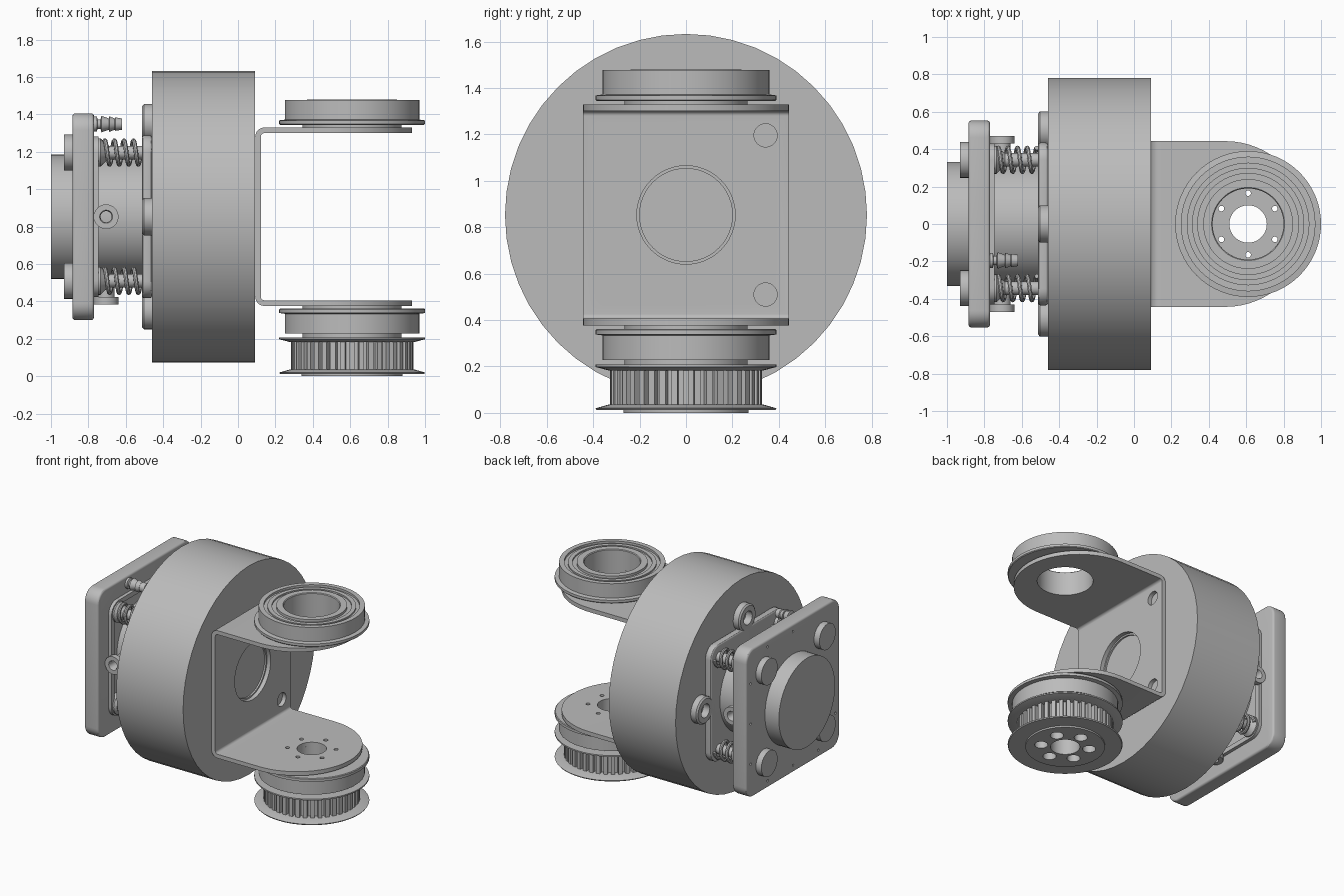
import bpy, bmesh
from math import sin, cos, pi, radians
from mathutils import Matrix, Vector

old = bpy.data.objects.get("Cube")
if old:
    bpy.data.objects.remove(old, do_unlink=True)

grey = bpy.data.materials.new("plain_grey")
grey.use_nodes = True
grey.diffuse_color = (0.5, 0.5, 0.5, 1)
grey.node_tree.nodes["Principled BSDF"].inputs["Base Color"].default_value = (0.5, 0.5, 0.5, 1)

# Local z of a part is turned onto the chosen world axis
AXES = {
    "x": Matrix(((0, 0, 1), (1, 0, 0), (0, 1, 0))).to_4x4(),
    "y": Matrix(((0, 1, 0), (0, 0, 1), (1, 0, 0))).to_4x4(),
    "z": Matrix.Identity(4),
}
MID = 0.853      # height of the main axis
PIVOT = 0.61     # x of the joint axis
CORNERS = [(y, z) for y in (-0.343, 0.343) for z in (-0.343, 0.343)]
SIDES = [(0, 1), (1, 0), (0, -1), (-1, 0)]


def finish(name, bm, axis="z", at=(0, 0, 0), flip=False):
    bmesh.ops.remove_doubles(bm, verts=bm.verts, dist=1e-5)
    place = Matrix.Translation(at) @ AXES[axis]
    if flip:
        place = place @ Matrix.Diagonal((1, 1, -1, 1))
    bm.transform(place)
    bmesh.ops.recalc_face_normals(bm, faces=bm.faces)
    mesh = bpy.data.meshes.new(name)
    bm.to_mesh(mesh)
    bm.free()
    mesh.materials.append(grey)
    ob = bpy.data.objects.new(name, mesh)
    bpy.context.collection.objects.link(ob)
    return ob


def lathe(name, profile, axis="z", at=(0, 0, 0), segs=48, flip=False):
    """Revolve a closed (radius, height) profile."""
    bm = bmesh.new()
    rings = [[bm.verts.new((r * cos(2 * pi * i / segs), r * sin(2 * pi * i / segs), h))
              for r, h in profile] for i in range(segs)]
    n = len(profile)
    for i in range(segs):
        a, b = rings[i], rings[(i + 1) % segs]
        for j in range(n):
            k = (j + 1) % n
            if profile[j][0] or profile[k][0]:
                bm.faces.new((a[j], b[j], b[k], a[k]))
    return finish(name, bm, axis, at, flip)


def rod(name, radius, lo, hi, axis="z", at=(0, 0, 0), bore=0, segs=32):
    return lathe(name, [(bore, lo), (radius, lo), (radius, hi), (bore, hi)], axis, at, segs)


def prism(name, outline, lo, hi, axis="z", at=(0, 0, 0)):
    bm = bmesh.new()
    face = bm.faces.new([bm.verts.new((u, v, lo)) for u, v in outline])
    top = bmesh.ops.extrude_face_region(bm, geom=[face])["geom"]
    bmesh.ops.translate(bm, vec=(0, 0, hi - lo), verts=[v for v in top if isinstance(v, bmesh.types.BMVert)])
    return finish(name, bm, axis, at)


def arc(u, v, r, start, end, steps=8):
    return [(u + r * cos(radians(start + (end - start) * i / steps)),
             v + r * sin(radians(start + (end - start) * i / steps))) for i in range(steps + 1)]


def rounded_square(half, r):
    c = half - r
    return (arc(c, c, r, 0, 90) + arc(-c, c, r, 90, 180)
            + arc(-c, -c, r, 180, 270) + arc(c, -c, r, 270, 360))


def apply(ob, kind, **settings):
    mod = ob.modifiers.new(kind.lower(), kind)
    for key, value in settings.items():
        setattr(mod, key, value)
    bpy.context.view_layer.objects.active = ob
    bpy.ops.object.modifier_apply(modifier=mod.name)


def boolean(ob, cutter, operation="DIFFERENCE"):
    cutter.hide_render = True
    apply(ob, "BOOLEAN", object=cutter, operation=operation, solver="EXACT")
    bpy.data.objects.remove(cutter, do_unlink=True)


def soften(ob, width=0.012):
    apply(ob, "BEVEL", width=width, segments=3, limit_method="ANGLE", angle_limit=radians(50))


# Main drum with a shallow centre recess behind the bracket opening
lathe("drum", [(0, -0.46), (0.78, -0.46), (0.78, 0.092), (0.2, 0.092), (0.2, 0.08), (0, 0.08)],
      "x", (0, 0, MID), segs=48)

# U bracket: bent sheet trimmed to rounded arm ends
LOW, HIGH, X0, T, R = 0.376, 1.33, 0.092, 0.03, 0.05
outer = [(LOW, 0.95)] + arc(LOW + R, X0 + R, R, 180, 270) + arc(HIGH - R, X0 + R, R, 270, 360) + [(HIGH, 0.95)]
inner = ([(HIGH - T, 0.95)] + arc(HIGH - R, X0 + R, R - T, 360, 270)
         + arc(LOW + R, X0 + R, R - T, 270, 180) + [(LOW + T, 0.95)])
bracket = prism("bracket", outer + inner, -0.445, 0.445, "y")
trim = prism("arm_trim", [(0, -0.443)] + arc(0.488, 0, 0.443, -90, 90, 32) + [(0, 0.443)], 0, 2)
boolean(bracket, trim, "INTERSECT")
boolean(bracket, rod("centre_cut", 0.212, 0, 0.3, "x", (0, 0, MID), segs=48))
for y, z in CORNERS:
    boolean(bracket, rod("bolt_cut", 0.05, 0, 0.3, "x", (0, y, MID + z)))
boolean(bracket, rod("upper_bore_cut", 0.19, 1.2, 1.5, "z", (PIVOT, 0, 0), segs=48))
boolean(bracket, rod("lower_bore_cut", 0.1, 0.3, 0.5, "z", (PIVOT, 0, 0), segs=48))

# Flanged bearings outside both arms, with grooved faces
bearing = [(0.19, 0), (0.265, 0), (0.265, 0.014), (0.385, 0.014), (0.39, 0.019), (0.39, 0.038),
           (0.36, 0.042), (0.36, 0.148), (0.325, 0.148), (0.325, 0.132), (0.3, 0.132), (0.3, 0.143),
           (0.27, 0.143), (0.27, 0.132), (0.24, 0.132), (0.24, 0.15), (0.195, 0.15), (0.19, 0.145)]
lathe("upper_bearing", bearing, "z", (PIVOT, 0, HIGH), 64)
lathe("lower_bearing", bearing, "z", (PIVOT, 0, LOW), 64, flip=True)

# Belt pulley with a hub reaching up through the lower bearing
pulley = lathe("pulley", [(0.1, 0), (0.27, 0), (0.27, 0.012), (0.385, 0.012), (0.39, 0.02), (0.33, 0.037),
                          (0.295, 0.037), (0.295, 0.182), (0.33, 0.182), (0.39, 0.198), (0.39, 0.208),
                          (0.265, 0.208), (0.265, 0.228), (0.188, 0.228), (0.188, LOW), (0.1, LOW)],
               "z", (PIVOT, 0, 0), 64)
for i in range(6):
    a = radians(30 + 60 * i)
    spot = (PIVOT + 0.165 * cos(a), 0.165 * sin(a), 0)
    boolean(pulley, rod("counterbore_cut", 0.045, -0.1, 0.15, "z", spot, segs=24))
    for part in (pulley, bracket):
        boolean(part, rod("screw_cut", 0.015, 0.1, 0.5, "z", spot, segs=16))

# Belt teeth
bm = bmesh.new()
for i in range(40):
    turn = Matrix.Translation((PIVOT, 0, 0.11)) @ Matrix.Rotation(2 * pi * i / 40, 4, "Z")
    bmesh.ops.create_cube(bm, size=1, matrix=turn @ Matrix.Translation((0.307, 0, 0))
                          @ Matrix.Diagonal((0.04, 0.028, 0.15, 1)))
finish("pulley_teeth", bm)

# Mount plate on the drum: rounded square with four eyelets
soften(prism("mount_plate", rounded_square(0.435, 0.09), -0.513, -0.46, "x", (0, 0, MID)))
for y, z in SIDES:
    lathe("mount_eyelet", [(0.05, -0.513), (0.088, -0.513), (0.1, -0.503), (0.1, -0.46), (0.05, -0.46)],
          "x", (0, y * 0.502, MID + z * 0.502), 32)

# Centre cylinder, back plate and its inner rim
rod("centre_cylinder", 0.332, -1.0, -0.46, "x", (0, 0, MID), segs=64)
back = prism("back_plate", rounded_square(0.553, 0.09), -0.885, -0.77, "x", (0, 0, MID))
soften(back, 0.015)
for y, z in SIDES:
    for s in (-0.3, 0, 0.3):
        boolean(back, rod("pin_cut", 0.009, -0.9, -0.86, "x",
                          (0, y * 0.5 + z * s, MID + z * 0.5 + y * s), segs=12))
rim = prism("inner_rim", rounded_square(0.43, 0.09), -0.775, -0.745, "x", (0, 0, MID))
boolean(rim, prism("rim_cut", rounded_square(0.395, 0.07), -0.8, -0.7, "x", (0, 0, MID)))

# Spring posts with caps at the four corners
for y, z in CORNERS:
    at = (0, y, MID + z)
    rod("post_cap", 0.096, -0.93, -0.88, "x", at)
    lathe("spring_post", [(0, -0.78), (0.075, -0.78), (0.075, -0.735), (0.05, -0.71),
                          (0.036, -0.69), (0.036, -0.5), (0, -0.5)], "x", at, 24)
    curve = bpy.data.curves.new("spring", "CURVE")
    curve.dimensions = "3D"
    curve.bevel_depth = 0.012
    curve.bevel_resolution = 2
    curve.use_fill_caps = True
    line = curve.splines.new("POLY")
    turns, steps = 4, 20
    line.points.add(turns * steps)
    for i, p in enumerate(line.points):
        a = 2 * pi * i / steps
        p.co = (-0.725 + 0.205 * i / (turns * steps), y + 0.064 * cos(a), MID + z + 0.064 * sin(a), 1)
    curve.materials.append(grey)
    spring = bpy.data.objects.new("spring", curve)
    bpy.context.collection.objects.link(spring)
    bpy.ops.object.select_all(action="DESELECT")
    spring.select_set(True)
    bpy.context.view_layer.objects.active = spring
    bpy.ops.object.convert(target="MESH")

# Barbed hose fitting
lathe("hose_fitting", [(0, -0.78), (0.04, -0.78), (0.04, -0.755), (0.025, -0.75), (0.025, -0.735),
                       (0.044, -0.73), (0.03, -0.69), (0.042, -0.688), (0.03, -0.66), (0.036, -0.655),
                       (0.03, -0.62), (0.015, -0.62), (0.015, -0.68), (0, -0.68)],
      "x", (0, -0.195, 1.348), 24)

# Round ports on three sides of the centre cylinder
port = [(0.03, 0.3), (0.045, 0.3), (0.045, 0.43), (0.066, 0.43), (0.066, 0.47), (0.035, 0.47), (0.03, 0.46)]
lathe("front_port", port, "y", (-0.705, 0, MID), 32, flip=True)
lathe("back_port", port, "y", (-0.705, 0, MID), 32)
lathe("bottom_port", port, "z", (-0.705, 0, MID), 32, flip=True)

# Smooth round walls, keep edges crisp
bpy.ops.object.select_all(action="DESELECT")
for ob in bpy.context.scene.objects:
    if ob.type == "MESH":
        ob.select_set(True)
        bpy.context.view_layer.objects.active = ob
bpy.ops.object.shade_smooth_by_angle(angle=radians(30))
